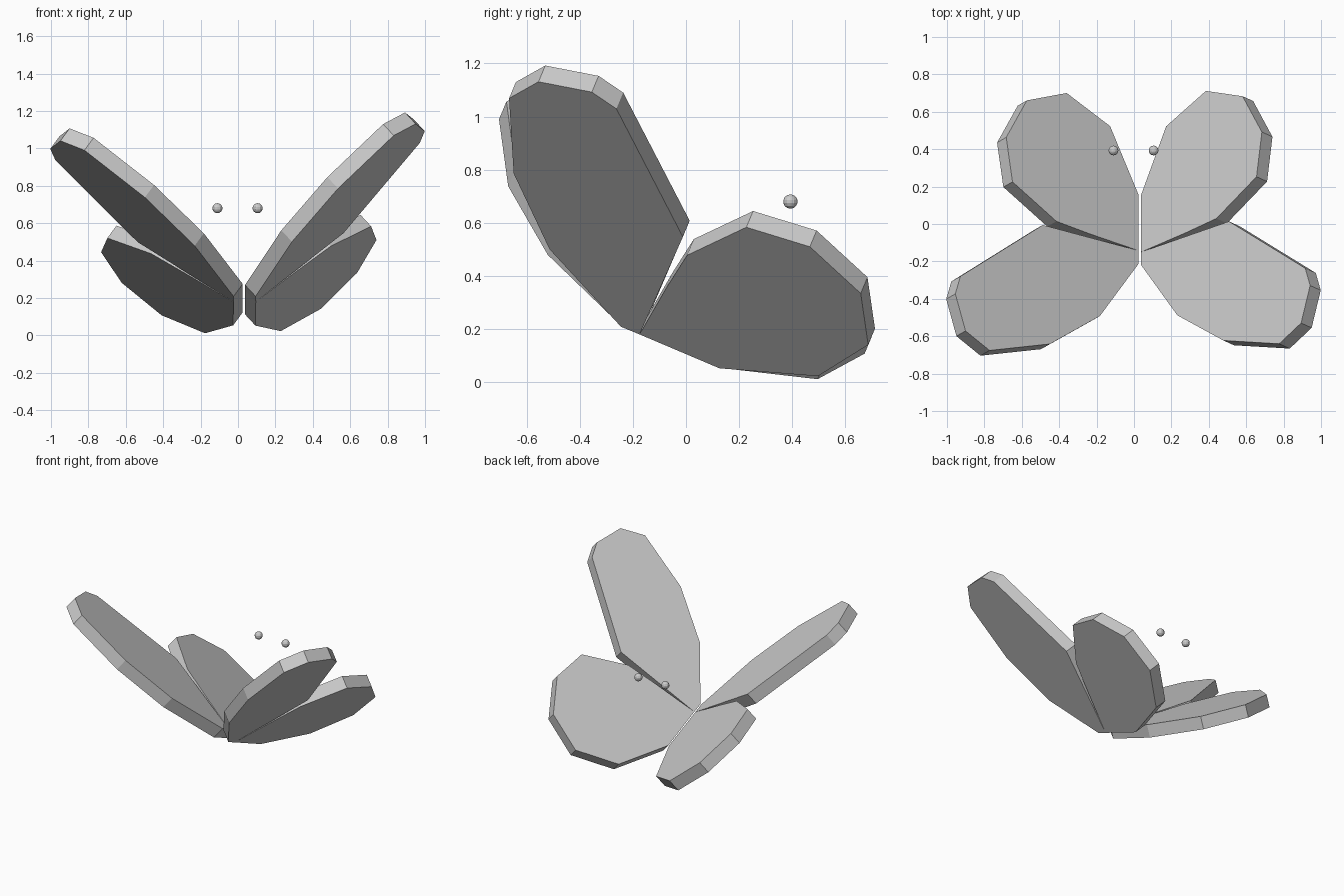
import bpy, bmesh
from mathutils import Vector

if "Cube" in bpy.data.objects:
    bpy.data.objects.remove(bpy.data.objects["Cube"])

THICK = 0.087

# Wing outlines in the wing plane: (along the tall wing's tip, across it)
TALL = [(0, 0), (0.04, -0.064), (0.449, -0.231), (0.848, -0.254), (1.246, -0.149),
        (1.334, 0), (1.28, 0.203), (1.192, 0.277), (0.516, 0.34)]
LOW = [(0, 0), (-0.178, 0.274), (-0.218, 0.668), (-0.052, 0.927), (0.22, 0.981),
       (0.466, 0.848), (0.568, 0.618), (0.419, 0.327), (0.243, 0.185)]

# Each side: root corner, tip direction, cross direction
SIDES = {
    "right": (Vector((0.095, -0.175, 0.18)), Vector((0.641, -0.285, 0.713)), Vector((0.409, 0.914, -0.003))),
    "left": (Vector((-0.025, -0.17, 0.18)), Vector((-0.693, -0.322, 0.645)), Vector((-0.453, 0.891, -0.042))),
}


def wing(name, outline, root, along, across):
    """Flat outline extruded towards the upper, inner side."""
    u = along.normalized()
    v = (across - u * across.dot(u)).normalized()
    n = u.cross(v)
    if n.z < 0:
        n = -n
    bm = bmesh.new()
    face = bm.faces.new([bm.verts.new(root + u * s + v * t) for s, t in outline])
    ext = bmesh.ops.extrude_face_region(bm, geom=[face], use_keep_orig=True)
    verts = [g for g in ext["geom"] if isinstance(g, bmesh.types.BMVert)]
    bmesh.ops.translate(bm, verts=verts, vec=n * THICK)
    bmesh.ops.recalc_face_normals(bm, faces=bm.faces[:])
    mesh = bpy.data.meshes.new(name)
    bm.to_mesh(mesh)
    bm.free()
    bpy.context.collection.objects.link(bpy.data.objects.new(name, mesh))


# Two coplanar wings per side
for side, frame in SIDES.items():
    wing(side + "_tall_wing", TALL, *frame)
    wing(side + "_low_wing", LOW, *frame)

# Antenna tips
for side, x in (("right", 0.105), ("left", -0.11)):
    bpy.ops.mesh.primitive_uv_sphere_add(segments=12, ring_count=7, radius=0.027,
                                         location=(x, 0.393, 0.68))
    bpy.context.object.name = side + "_antenna_tip"
